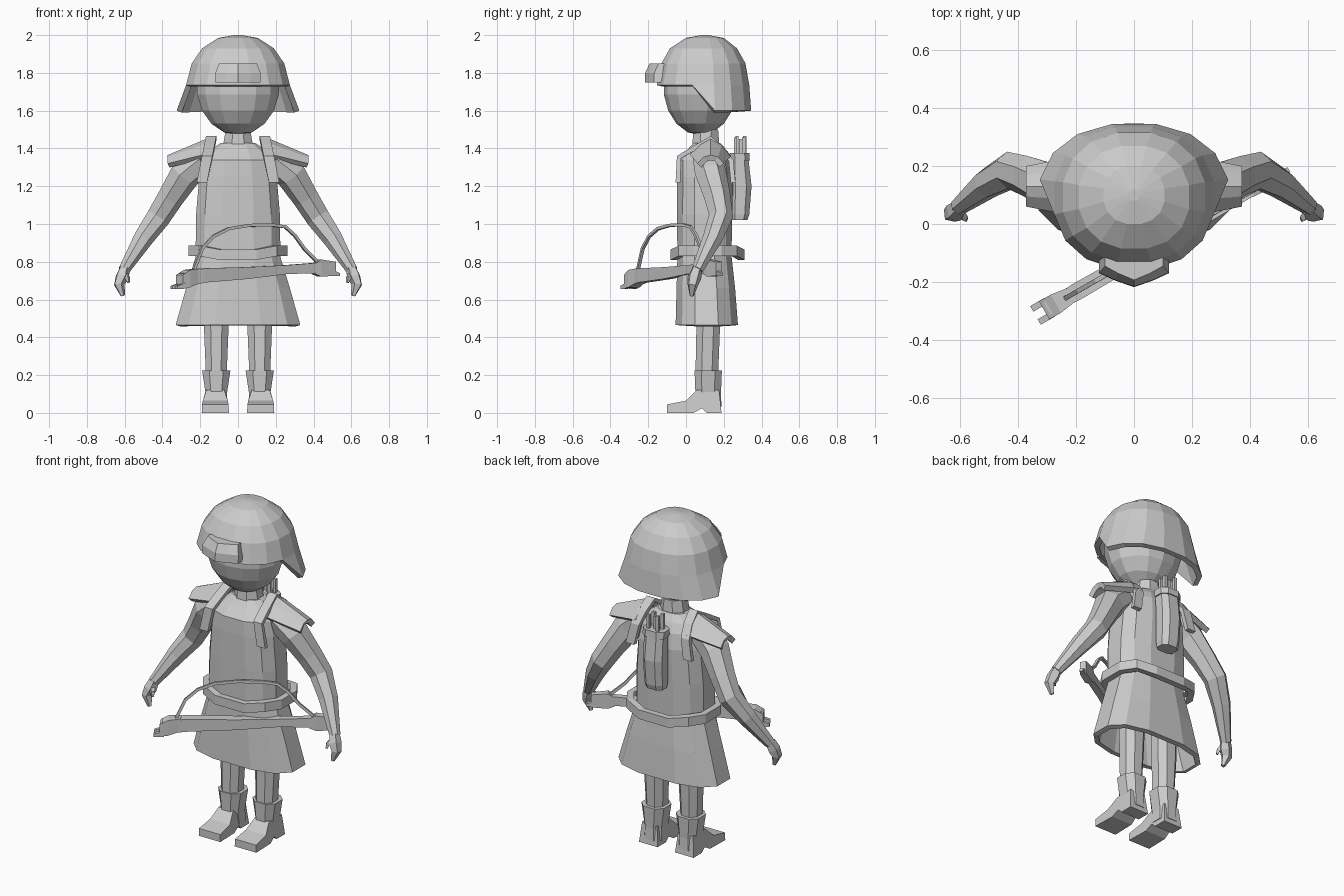
import bpy, bmesh, math
from mathutils import Vector

cube = bpy.data.objects.get("Cube")
if cube:
    bpy.data.objects.remove(cube, do_unlink=True)

GREY = (0.6, 0.6, 0.6, 1)
grey = bpy.data.materials.new("plain grey")
grey.use_nodes = True
grey.diffuse_color = GREY
grey.node_tree.nodes["Principled BSDF"].inputs["Base Color"].default_value = GREY


def finish(name, bm, wall=0):
    """Turn a bmesh into a flat-shaded object, optionally thickened inwards."""
    bmesh.ops.remove_doubles(bm, verts=bm.verts, dist=0.0005)
    bmesh.ops.recalc_face_normals(bm, faces=bm.faces)
    mesh = bpy.data.meshes.new(name)
    bm.to_mesh(mesh)
    bm.free()
    mesh.materials.append(grey)
    obj = bpy.data.objects.new(name, mesh)
    bpy.context.collection.objects.link(obj)
    if wall:
        mod = obj.modifiers.new("wall", 'SOLIDIFY')
        mod.thickness = wall
        mod.offset = -1
    return obj


def loft(name, rings, caps=True, closed=True, wall=0, side=1):
    """Skin a list of cross-sections; side=-1 mirrors the part."""
    bm = bmesh.new()
    rows = [[bm.verts.new((p[0] * side, p[1], p[2])) for p in r] for r in rings]
    n = len(rows[0])
    for a, b in zip(rows, rows[1:]):
        for i in range(n if closed else n - 1):
            j = (i + 1) % n
            bm.faces.new((a[i], a[j], b[j], b[i]))
    if caps:
        bm.faces.new(rows[0])
        bm.faces.new(rows[-1])
    return finish(name, bm, wall)


def ring(z, rx, front, back, n=12, power=0.75, cx=0):
    """Horizontal rounded-box section between two depths."""
    pts = []
    for i in range(n):
        a = math.tau * (i + 0.5) / n
        c, s = math.cos(a), math.sin(a)
        x = math.copysign(abs(c) ** power, c) / math.cos(math.pi / n) ** power
        y = math.copysign(abs(s) ** power, s) / math.cos(math.pi / n) ** power
        pts.append(Vector((cx + rx * x, (front + back) / 2 + (back - front) / 2 * y, z)))
    return pts


def tube(name, path, radii, n=6, side=1):
    """Faceted tube that follows a path with changing thickness."""
    path = [Vector(p) for p in path]
    rings = []
    for i, p in enumerate(path):
        t = (path[min(i + 1, len(path) - 1)] - path[max(i - 1, 0)]).normalized()
        u = t.cross(Vector((0.5, -0.86, 0.05))).normalized()
        v = t.cross(u)
        rings.append([p + radii[i] * (u * math.cos(math.tau * (k + .5) / n)
                                      + v * math.sin(math.tau * (k + .5) / n)) for k in range(n)])
    return loft(name, rings, side=side)


# Head and neck
bm = bmesh.new()
bmesh.ops.create_uvsphere(bm, u_segments=14, v_segments=9, radius=1)
for v in bm.verts:
    v.co = Vector((0.225 * v.co.x, 0.075 + 0.195 * v.co.y, 1.73 + 0.26 * v.co.z))
finish("head", bm)
loft("neck", [ring(1.38, .085, .03, .18, 8, 1), ring(1.5, .065, .04, .17, 8, 1)])

# Helmet: dome whose lowest band only hangs over the sides and back
crown = [(2.0, .02, .08, .12), (1.985, .105, 0, .2), (1.93, .19, -.085, .27),
         (1.85, .245, -.13, .315), (1.735, .275, -.155, .335)]
rings = [ring(z, rx, f, b, 16, .9) for z, rx, f, b in crown]
rim = []
for upper, lower in zip(rings[-1], ring(1.6, .325, -.155, .345, 16, .9)):
    rim.append(lower if upper.y > .1 else upper)
rings.append(rim)
bm = bmesh.new()
rows = [[bm.verts.new(p) for p in r] for r in rings]
bm.faces.new(rows[0])
for a, b, ra, rb in zip(rows, rows[1:], rings, rings[1:]):
    for i in range(16):
        j = (i + 1) % 16
        if (ra[i] - rb[i]).length + (ra[j] - rb[j]).length > .001:
            bm.faces.new((a[i], a[j], b[j], b[i]))
finish("helmet", bm, .03)

# Goggles resting on the brow
sections = []
for s, push in ((-1, 0), (-.55, -.025), (0, -.048), (.55, -.025), (1, 0)):
    sections.append([(.12 * s, -.17 + push, 1.75), (.12 * s, -.168 + push, 1.8),
                     (.1 * s, -.145 + push, 1.85), (.1 * s, -.08, 1.85), (.12 * s, -.08, 1.75)])
loft("goggles", sections)

# Tunic bodice, belt and open skirt
loft("bodice", [ring(.8, .225, -.045, .24), ring(1.05, .222, -.048, .245),
                ring(1.25, .205, -.048, .25), ring(1.34, .185, -.045, .235),
                ring(1.39, .15, .005, .21), ring(1.43, .09, .04, .18)])
loft("skirt", [ring(.84, .22, -.045, .24), ring(.66, .275, -.05, .26),
               ring(.465, .33, -.055, .275)], caps=False, wall=.03)


def belt_ring(z, grow):
    pts = ring(z, .225 + grow, -.045 - grow, .275 + grow)
    for p in pts:
        if abs(p.x) < .17:
            p.z -= .02
    return pts


loft("belt", [belt_ring(.83, 0), belt_ring(.83, .036), belt_ring(.885, .036), belt_ring(.885, 0)], caps=False)

strap = [(-.055, 1.22), (-.048, 1.36), (.05, 1.42), (.13, 1.465), (.2, 1.41), (.25, 1.34), (.262, 1.22)]
pad_in = [(.02, 1.37), (.08, 1.425), (.13, 1.45), (.19, 1.42), (.24, 1.36)]
pad_out = [(.06, 1.32), (.095, 1.355), (.13, 1.365), (.17, 1.355), (.2, 1.32)]
for side, word in ((1, "left"), (-1, "right")):
    # Shoulder straps and sloping shoulder pads
    loft(word + "_strap", [[(x + (1.465 - z) * .2, y, z) for y, z in strap] for x in (.115, .17)],
         caps=False, closed=False, wall=.025, side=side)
    loft(word + "_shoulder_pad", [[(.17, y, z) for y, z in pad_in], [(.372, y, z) for y, z in pad_out]],
         caps=False, closed=False, wall=.03, side=side)
    # Arm, hand and thumb
    tube(word + "_arm", [(.19, .115, 1.34), (.285, .13, 1.26), (.36, .165, 1.14), (.425, .185, 1.035),
                         (.505, .14, .92), (.605, .06, .755)],
         [.08, .085, .072, .066, .054, .031], 7, side)
    tube(word + "_hand", [(.6, .06, .765), (.615, .045, .72), (.63, .035, .68), (.61, .03, .62)],
         [.03, .037, .03, .012], 5, side)
    tube(word + "_thumb", [(.605, .045, .74), (.585, .02, .715), (.58, .015, .69)], [.018, .014, .008], 4, side)
    # Leg, boot shaft and foot
    loft(word + "_leg", [ring(.75, .07, .05, .185, 8, .9, .115), ring(.45, .065, .055, .18, 8, .9, .115),
                         ring(.2, .055, .05, .17, 8, .9, .115)], side=side)
    loft(word + "_boot_shaft", [ring(.225, .075, .045, .19, 8, .8, .115), ring(.1, .056, .05, .185, 8, .8, .115),
                                ring(.03, .06, .06, .188, 8, .8, .115)], side=side)
    sole = [(-.1, 0, .072), (-.1, .045, .07), (.0, .065, .066), (.055, .12, .048), (.175, .12, .05),
            (.188, 0, .062), (.11, 0, .062), (.085, .025, .064), (.04, 0, .068)]
    loft(word + "_foot", [[(.12 + s * w, y, z) for y, z, w in sole] for s in (-1, 1)], side=side)

# Quiver on the back, with a rim and arrows
loft("quiver", [ring(1.02, .055, .24, .325, 8), ring(1.05, .06, .235, .335, 8), ring(1.2, .064, .235, .347, 8),
                ring(1.35, .062, .235, .33, 8)])
loft("quiver_rim", [ring(1.335, .07, .235, .338, 8), ring(1.375, .07, .232, .335, 8)])
for i, (x, y) in enumerate([(-.035, .27), (.03, .262), (0, .29), (-.03, .31), (.035, .305)]):
    loft("arrow_%d" % (i + 1), [ring(1.3, .009, y - .009, y + .009, 4, 1, x),
                                ring(1.465 - .008 * (i % 3), .009, y - .009, y + .009, 4, 1, x)])

# Bow slung diagonally across the front of the belt
ALONG = Vector((.867, .498, 0))
ACROSS = Vector((-.498, .867, 0))


def on_bow(x, offset, z):
    return Vector((x, -.12 + .575 * x, z)) + ACROSS * offset


def bow_part(name, sections, shift=0):
    loft(name, [[on_bow(x, shift + o * w, z) for o, z in ((-1, lo), (1, lo), (1, hi), (-1, hi))]
                for x, lo, hi, w in sections])


bow_part("bow_stave", [(-.3, .665, .74, .024), (-.19, .69, .765, .03), (.05, .71, .772, .026),
                       (.25, .735, .782, .02), (.42, .74, .795, .018)])
bow_part("bow_grip", [(.4, .735, .79, .02), (.43, .722, .812, .022), (.51, .725, .8, .018)])
bow_part("bow_end_block", [(-.31, .66, .73, .036), (-.27, .665, .757, .036), (-.21, .69, .765, .026)])
for word, offset in (("near", -.026), ("far", .026)):
    bow_part("bow_prong_" + word, [(-.34, .655, .672, .011), (-.29, .658, .69, .011)], offset)
bow_part("bow_tip", [(.5, .725, .755, .012), (.535, .725, .74, .01)])
arch = [(-.235, .755), (-.19, .87), (-.13, .935), (-.05, .975), (.06, .993), (.18, .995), (.25, .985),
        (.3, .94), (.35, .87), (.43, .79)]
tube("bow_arch", [on_bow(x, 0, z) for x, z in arch], [.011] * len(arch), 4)
